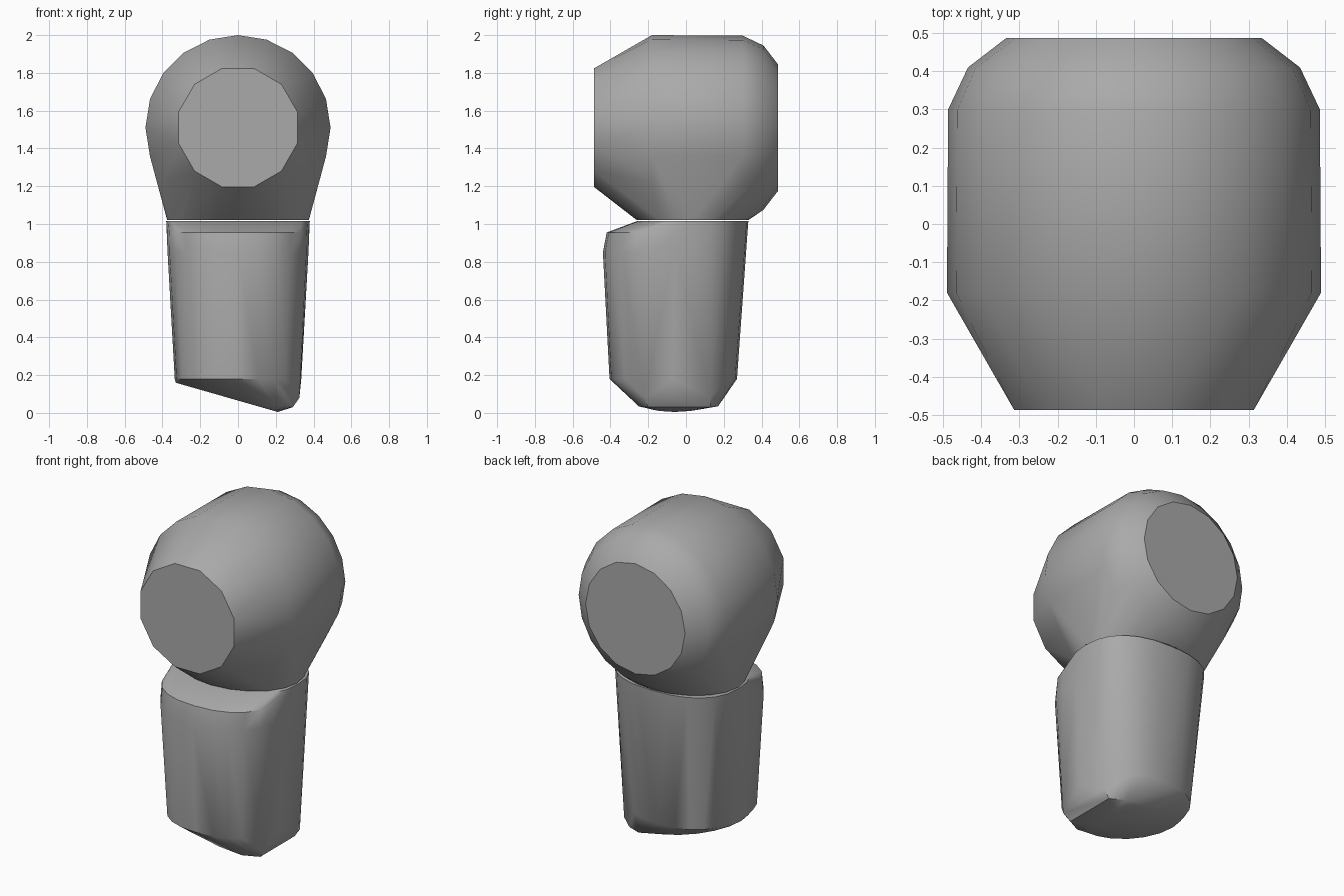
import bpy, bmesh, math

cube = bpy.data.objects.get("Cube")
if cube:
    bpy.data.objects.remove(cube, do_unlink=True)

grey = bpy.data.materials.new("matte grey")
grey.use_nodes = True
colour = (0.4, 0.4, 0.4, 1)
grey.diffuse_color = colour
grey.node_tree.nodes["Principled BSDF"].inputs["Base Color"].default_value = colour


def oval(rx, ry, count, power=2.0, offset=0.5):
    """Points around a rounded oval centred on the origin."""
    points = []
    for i in range(count):
        a = (i + offset) * math.tau / count
        c, s = math.cos(a), math.sin(a)
        points.append((math.copysign(abs(c) ** (2 / power), c) * rx,
                       math.copysign(abs(s) ** (2 / power), s) * ry))
    return points


def hull(name, points, angle):
    """Wrap a convex skin around the points."""
    bm = bmesh.new()
    for p in points:
        bm.verts.new(p)
    result = bmesh.ops.convex_hull(bm, input=bm.verts)
    loose = [g for g in set(result["geom_interior"] + result["geom_unused"])
             if isinstance(g, bmesh.types.BMVert)]
    bmesh.ops.delete(bm, geom=loose, context='VERTS')
    bmesh.ops.dissolve_limit(bm, angle_limit=math.radians(1),
                             verts=bm.verts, edges=bm.edges)
    bmesh.ops.recalc_face_normals(bm, faces=bm.faces)
    mesh = bpy.data.meshes.new(name)
    bm.to_mesh(mesh)
    bm.free()
    obj = bpy.data.objects.new(name, mesh)
    bpy.context.collection.objects.link(obj)
    mesh.materials.append(grey)
    bpy.ops.object.select_all(action='DESELECT')
    obj.select_set(True)
    bpy.context.view_layer.objects.active = obj
    bpy.ops.object.shade_smooth_by_angle(angle=math.radians(angle))


# Head: rings along y, flat discs at both ends, joined to an oval neck
head = []
for y, r, count in ((-0.487, 0.325, 12), (-0.46, 0.333, 12),
                    (-0.18, 0.49, 20), (0.3, 0.487, 20),
                    (0.41, 0.435, 20), (0.487, 0.335, 16)):
    head += [(x, y, 1.51 + z) for x, z in oval(r, r, count, offset=0.5 if count == 12 else 0)]
head += [(x, y + 0.035, 1.02) for x, y in oval(0.375, 0.295, 20, offset=0)]
hull("rounded_head", head, 32)

# Stem: tapered rounded column with a bevelled shoulder at the front
stem = []
for z, rx, front, back in ((1.015, 0.38, -0.26, 0.33), (0.955, 0.375, -0.42, 0.325),
                           (0.85, 0.373, -0.44, 0.318), (0.18, 0.335, -0.405, 0.27)):
    stem += [(x, y + (front + back) / 2, z)
             for x, y in oval(rx, (back - front) / 2, 24, 2.4, 0)]

# Slanted underside of the stem, lowest towards +x
for x, y in oval(0.27, 0.21, 16, 2.2, 0):
    x -= 0.06
    stem.append((x, y - 0.06, 0.16 - 0.287 * (x + 0.33)))
stem += [(0.29, y, 0.03) for y in (-0.2, -0.05, 0.13)]
stem += [(0.325, y, 0.08) for y in (-0.22, -0.05, 0.13)]
stem += [(0.2, y, 0.035) for y in (-0.25, 0.17)]
hull("tapered_stem", stem, 35)
